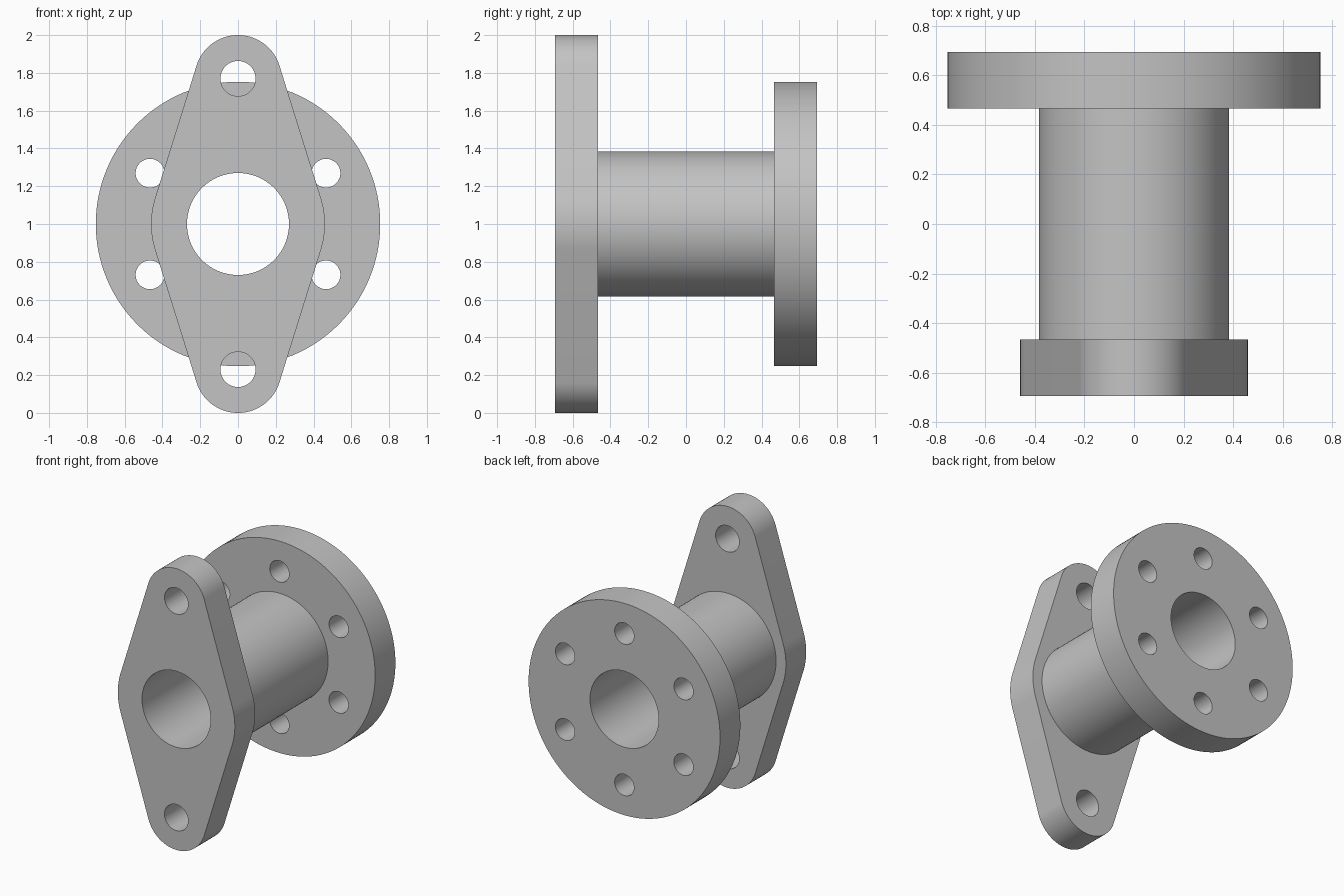
import bpy
import bmesh
from math import sin, cos, pi, asin, radians

cube = bpy.data.objects.get("Cube")
if cube:
    bpy.data.objects.remove(cube, do_unlink=True)

grey = bpy.data.materials.new("plain grey")
grey.use_nodes = True
colour = (0.55, 0.55, 0.55, 1)
grey.diffuse_color = colour
grey.node_tree.nodes["Principled BSDF"].inputs["Base Color"].default_value = colour

AXIS_Z = 1.0      # height of the bore axis
BORE = 0.27
INNER, OUTER = 0.465, 0.693   # near and far faces of both end plates


def arc(x, z, radius, start, end, steps):
    """Points along an arc, both ends included."""
    angles = [start + (end - start) * i / steps for i in range(steps + 1)]
    return [(x + radius * cos(a), z + radius * sin(a)) for a in angles]


def circle(x, z, radius, steps=96):
    return arc(x, z, radius, 0, 2 * pi, steps)[:-1]


def extrude_profile(name, loops, y0, y1):
    """Fill an outline with its holes and extrude it along y."""
    bm = bmesh.new()
    for loop in loops:
        verts = [bm.verts.new((x, y0, z)) for x, z in loop]
        for a, b in zip(verts, verts[1:] + verts[:1]):
            bm.edges.new((a, b))
    bmesh.ops.triangle_fill(bm, edges=bm.edges[:], use_beauty=True)
    result = bmesh.ops.extrude_face_region(bm, geom=bm.faces[:], use_keep_orig=True)
    moved = [g for g in result["geom"] if isinstance(g, bmesh.types.BMVert)]
    bmesh.ops.translate(bm, verts=moved, vec=(0, y1 - y0, 0))
    bmesh.ops.recalc_face_normals(bm, faces=bm.faces[:])
    mesh = bpy.data.meshes.new(name)
    bm.to_mesh(mesh)
    bm.free()
    mesh.materials.append(grey)
    obj = bpy.data.objects.new(name, mesh)
    bpy.context.collection.objects.link(obj)
    bpy.ops.object.select_all(action="DESELECT")
    obj.select_set(True)
    bpy.context.view_layer.objects.active = obj
    bpy.ops.object.shade_smooth_by_angle(angle=radians(30))
    return obj


bore = circle(0, AXIS_Z, BORE)

# Front plate: a wide middle arc joined by tangents to two rounded ends
middle_r, end_r, reach = 0.46, 0.23, 0.77
t = asin((middle_r - end_r) / reach)
outline = (arc(0, AXIS_Z, middle_r, -t, t, 16)
           + arc(0, AXIS_Z + reach, end_r, t, pi - t, 48)
           + arc(0, AXIS_Z, middle_r, pi - t, pi + t, 16)
           + arc(0, AXIS_Z - reach, end_r, pi + t, 2 * pi - t, 48))
end_holes = [circle(0, AXIS_Z + s * reach, 0.093, 48) for s in (1, -1)]
extrude_profile("front_plate", [outline, bore] + end_holes, -OUTER, -INNER)

# Round back flange with a ring of six bolt holes
bolt_ring = 0.538
bolt_holes = [circle(bolt_ring * cos(a), AXIS_Z + bolt_ring * sin(a), 0.076, 48)
              for a in (pi / 6 + i * pi / 3 for i in range(6))]
extrude_profile("back_flange", [circle(0, AXIS_Z, 0.753, 128), bore] + bolt_holes,
                INNER, OUTER)

# Pipe between the plates
extrude_profile("pipe", [circle(0, AXIS_Z, 0.383), bore], -INNER, INNER)
